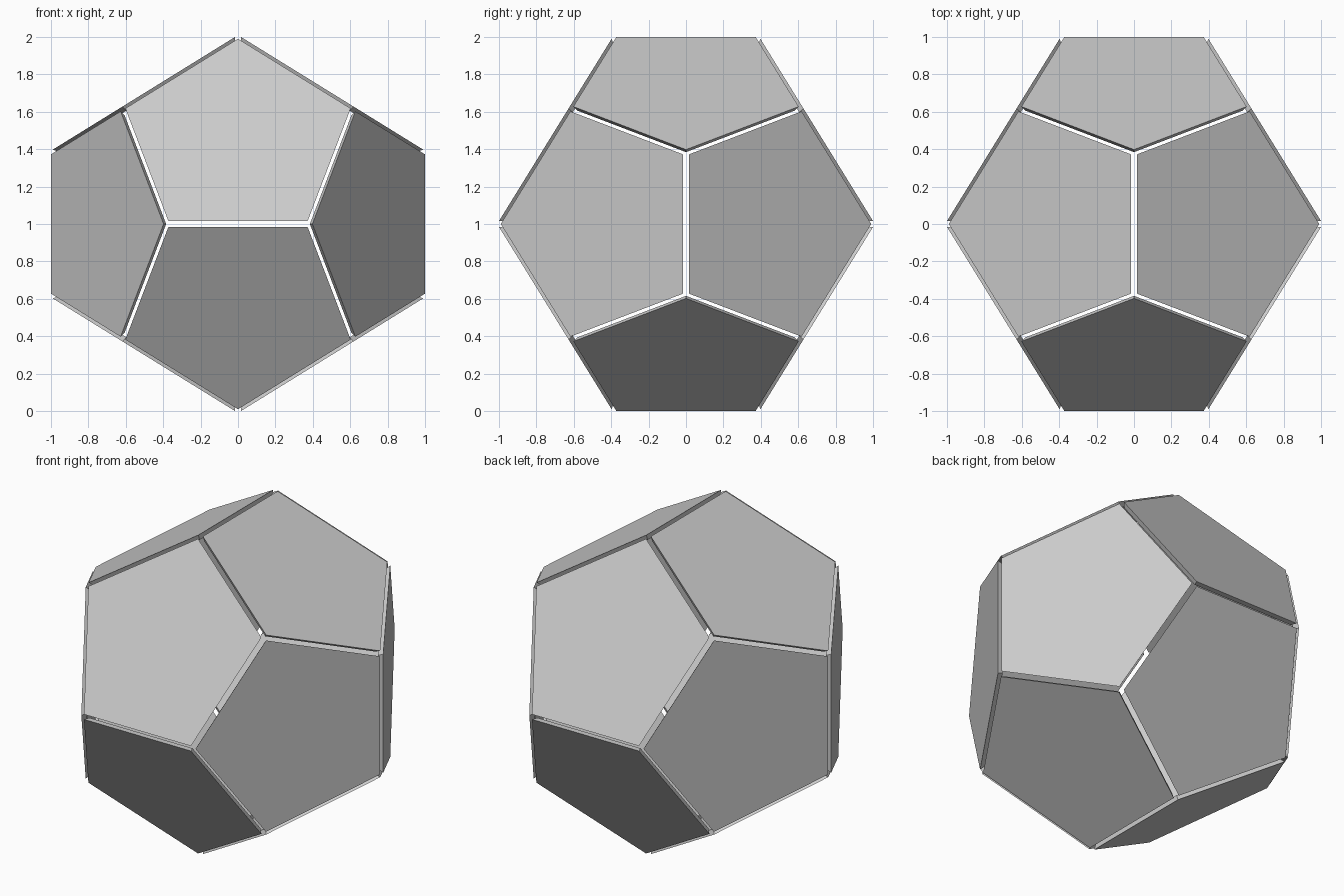
import bpy, bmesh, math
from itertools import product
from mathutils import Vector

if "Cube" in bpy.data.objects:
    bpy.data.objects.remove(bpy.data.objects["Cube"])

PHI = (1 + math.sqrt(5)) / 2
GAP = 0.03          # how far each plate is pushed out along its normal
THICK = 0.03        # plate thickness
NLEN = math.hypot(1, PHI)
SIZE = 1 - GAP * PHI / NLEN   # keeps the overall width at 2 units


def cyclic(a, b):
    """All signed cyclic permutations of (0, a, b)."""
    pts = []
    for s, t in product((-1, 1), repeat=2):
        p = (0, s * a, t * b)
        pts += [Vector((p[i], p[(i + 1) % 3], p[(i + 2) % 3])) for i in range(3)]
    return pts


# Dodecahedron corners and face normals
corners = [Vector(c) / PHI for c in product((-1, 1), repeat=3)]
corners += cyclic(1 / PHI ** 2, 1)
normals = [n.normalized() for n in cyclic(PHI, 1)]


def make_plate(index, n):
    """One pentagon plate with mitred sides, pushed out from the centre."""
    five = sorted(corners, key=lambda c: -c.dot(n))[:5]
    u = (five[0] - n * five[0].dot(n)).normalized()
    w = n.cross(u)
    five.sort(key=lambda c: math.atan2(c.dot(w), c.dot(u)))
    shrink = 1 - THICK / (SIZE * five[0].dot(n))
    lift = n * GAP + Vector((0, 0, 1))

    bm = bmesh.new()
    outer = [bm.verts.new(c * SIZE + lift) for c in five]
    inner = [bm.verts.new(c * SIZE * shrink + lift) for c in five]
    bm.faces.new(outer)
    bm.faces.new(inner[::-1])
    for i in range(5):
        j = (i + 1) % 5
        bm.faces.new((outer[i], inner[i], inner[j], outer[j]))
    bmesh.ops.recalc_face_normals(bm, faces=bm.faces[:])
    name = f"pentagon_plate_{index:02d}"
    mesh = bpy.data.meshes.new(name)
    bm.to_mesh(mesh)
    bm.free()
    bpy.context.collection.objects.link(bpy.data.objects.new(name, mesh))


# Twelve separate plates
for k, normal in enumerate(normals, 1):
    make_plate(k, normal)
